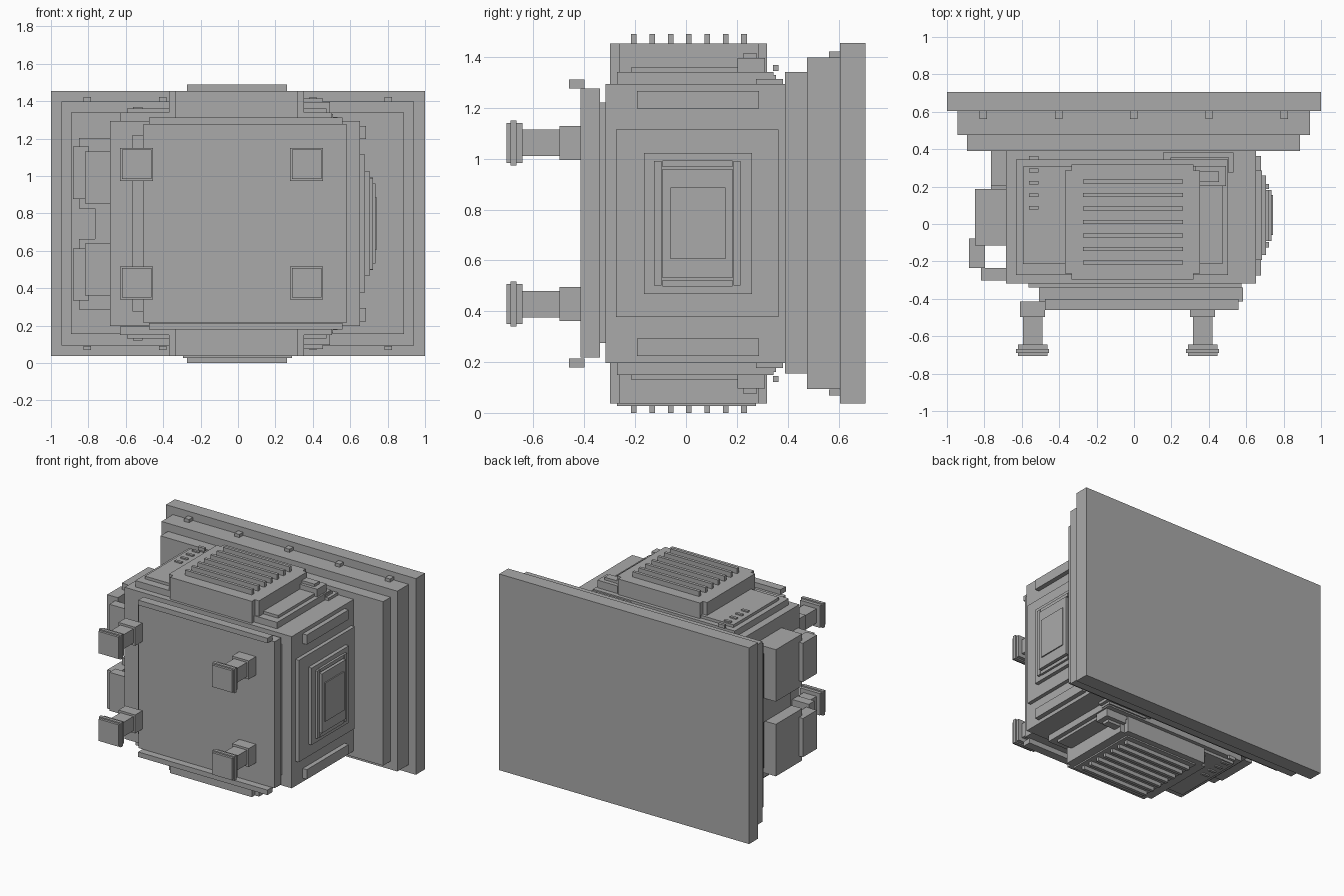
import bpy, bmesh

ZSUM = 1.49  # the model is mirrored about z = ZSUM / 2

grey = bpy.data.materials.new("plain_grey")
grey.diffuse_color = (0.4, 0.4, 0.4, 1)


def prism(name, pts, z0, z1):
    """Extrude a flat outline from z0 to z1."""
    bm = bmesh.new()
    face = bm.faces.new([bm.verts.new((x, y, z0)) for x, y in pts])
    ext = bmesh.ops.extrude_face_region(bm, geom=[face])["geom"]
    top = [v for v in ext if isinstance(v, bmesh.types.BMVert)]
    bmesh.ops.translate(bm, verts=top, vec=(0, 0, z1 - z0))
    bmesh.ops.recalc_face_normals(bm, faces=bm.faces)
    me = bpy.data.meshes.new(name)
    bm.to_mesh(me)
    bm.free()
    me.materials.append(grey)
    ob = bpy.data.objects.new(name, me)
    bpy.context.collection.objects.link(ob)
    return ob


def box(name, x0, x1, y0, y1, z0, z1):
    return prism(name, [(x0, y0), (x1, y0), (x1, y1), (x0, y1)], z0, z1)


def pair(name, x0, x1, y0, y1, z0, z1):
    """A box and its copy mirrored top to bottom."""
    box("upper_" + name, x0, x1, y0, y1, z0, z1)
    box("lower_" + name, x0, x1, y0, y1, ZSUM - z1, ZSUM - z0)


# stepped back panel
box("back_panel", -1, 1, 0.605, 0.707, 0.036, 1.455)
box("middle_panel", -0.945, 0.942, 0.475, 0.605, 0.094, 1.398)
box("inner_panel", -0.893, 0.888, 0.39, 0.475, 0.154, 1.34)
for i in range(5):
    x = -0.805 + 0.402 * i
    pair(f"panel_clip_{i}", x - 0.02, x + 0.02, 0.562, 0.605, 1.398, 1.421)

# main body and front plates
box("body", -0.685, 0.652, -0.317, 0.39, 0.197, 1.294)
box("front_backing", -0.563, 0.575, -0.339, -0.317, 0.275, 1.22)
box("front_plate", -0.507, 0.583, -0.415, -0.339, 0.217, 1.276)
pair("front_strip", -0.476, 0.558, -0.461, -0.40, 1.276, 1.312)

# four stand-off feet on the front
for side, x in (("left", -0.542), ("right", 0.367)):
    for part, w, y0, y1 in (("mount", 0.067, -0.497, -0.415), ("rod", 0.052, -0.643, -0.497),
                            ("collar", 0.079, -0.667, -0.643), ("flange", 0.088, -0.69, -0.667),
                            ("cap", 0.079, -0.707, -0.69)):
        z = 1.062
        pair(f"{side}_foot_{part}", x - w, x + w, y0, y1, z - w, z + w)

# top and bottom base plates
pair("base_plate", -0.631, 0.503, -0.272, 0.345, 1.294, 1.34)
pair("base_step", -0.594, 0.472, -0.215, 0.307, 1.34, 1.36)

# vent boxes with notched corners
xa, xb, ya, yb, n = -0.369, 0.353, -0.298, 0.319, 0.034
outline = [(xa + n, ya), (xb - n, ya), (xb - n, ya + n), (xb, ya + n), (xb, yb - n), (xb - n, yb - n),
           (xb - n, yb), (xa + n, yb), (xa + n, yb - n), (xa, yb - n), (xa, ya + n), (xa + n, ya + n)]
prism("upper_vent_box", outline, 1.294, 1.453)
prism("lower_vent_box", outline, 0.037, 0.196)
box("lower_vent_plate", -0.294, 0.29, -0.272, 0.276, 0.027, 0.037)
for i in range(7):
    y = -0.205 + 0.0722 * i
    pair(f"vent_ridge_{i}", -0.273, 0.262, y - 0.011, y + 0.011, 1.453, 1.49)

# latch blocks at the rear right of the vents
pair("latch_base", 0.155, 0.531, 0.276, 0.382, 1.294, 1.314)
pair("latch_step", 0.195, 0.508, 0.276, 0.355, 1.314, 1.33)
pair("latch_block", 0.33, 0.492, 0.203, 0.31, 1.34, 1.395)
pair("latch_cap", 0.33, 0.455, 0.225, 0.28, 1.395, 1.414)

# row of small studs at the left of the vents
for i in range(5):
    y = 0.087 + 0.0665 * i
    pair(f"stud_{i}", -0.562, -0.51, y - 0.01, y + 0.01, 1.345, 1.369)

# stepped plates on the right side
box("right_plate", 0.652, 0.679, -0.275, 0.364, 0.377, 1.114)
box("right_step", 0.679, 0.706, -0.166, 0.259, 0.467, 1.023)
for name, y0, y1 in (("front", -0.125, -0.097), ("rear", 0.187, 0.214)):
    box(f"right_{name}_rail", 0.706, 0.722, y0, y1, 0.501, 0.99)
pair("right_cross_rail", 0.706, 0.722, -0.092, 0.182, 0.968, 0.992)
box("right_window_block", 0.706, 0.735, -0.092, 0.182, 0.531, 0.96)
box("right_window_centre", 0.735, 0.743, -0.06, 0.155, 0.606, 0.886)
pair("right_bar", 0.652, 0.685, -0.192, 0.287, 1.197, 1.267)

# connector blocks on the left side
box("left_spine", -0.765, -0.685, 0.203, 0.39, 0.33, 1.16)
box("left_bridge", -0.765, -0.685, -0.11, 0.203, 0.66, 0.83)
pair("left_block", -0.85, -0.685, -0.114, 0.187, 0.827, 1.203)
pair("left_arm", -0.882, -0.797, -0.235, -0.077, 0.877, 1.157)
pair("left_bracket", -0.818, -0.685, -0.302, -0.235, 0.852, 1.13)
